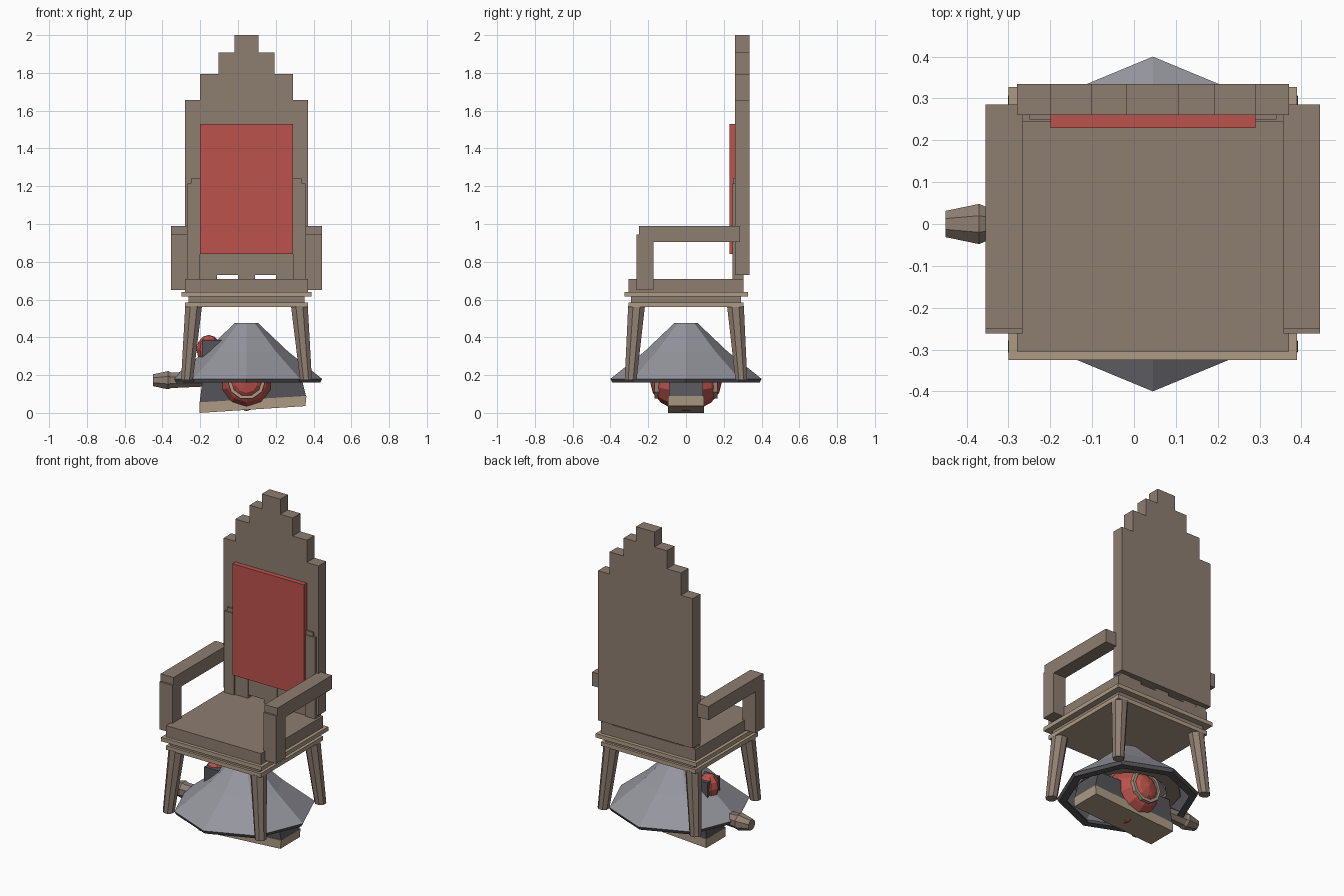
import bpy, bmesh
from math import sin, cos, pi, radians
from mathutils import Matrix, Vector

if "Cube" in bpy.data.objects:
    bpy.data.objects.remove(bpy.data.objects["Cube"])

CX = 0.045  # chair centre line


def mat(name, rgb):
    m = bpy.data.materials.new(name)
    m.diffuse_color = (*rgb, 1)
    m.use_nodes = True
    m.node_tree.nodes["Principled BSDF"].inputs["Base Color"].default_value = m.diffuse_color
    return m


WOOD = mat("wood", (0.27, 0.21, 0.165))
TRIM = mat("trim", (0.42, 0.33, 0.235))
RED = mat("red", (0.5, 0.085, 0.07))
METAL = mat("metal", (0.30, 0.30, 0.34))
DARK = mat("dark_metal", (0.09, 0.09, 0.10))


def finish(name, bm, material):
    bmesh.ops.recalc_face_normals(bm, faces=bm.faces)
    me = bpy.data.meshes.new(name)
    bm.to_mesh(me)
    bm.free()
    me.materials.append(material)
    ob = bpy.data.objects.new(name, me)
    bpy.context.collection.objects.link(ob)
    return ob


def box(name, x0, x1, y0, y1, z0, z1, material=WOOD):
    bm = bmesh.new()
    bmesh.ops.create_cube(bm, size=1)
    for v in bm.verts:
        v.co = Vector(((x0 + x1) / 2 + v.co.x * (x1 - x0),
                       (y0 + y1) / 2 + v.co.y * (y1 - y0),
                       (z0 + z1) / 2 + v.co.z * (z1 - z0)))
    return finish(name, bm, material)


def extrude_xz(name, pts, y0, y1, material):
    """Extrude an outline in the xz plane along y."""
    bm = bmesh.new()
    f = bm.faces.new([bm.verts.new((x, y0, z)) for x, z in pts])
    ext = bmesh.ops.extrude_face_region(bm, geom=[f])["geom"]
    moved = [g for g in ext if isinstance(g, bmesh.types.BMVert)]
    bmesh.ops.translate(bm, verts=moved, vec=(0, y1 - y0, 0))
    return finish(name, bm, material)


def loft(name, rings, sides, material, phase=0, closed=False, matrix=None):
    """Skin a stack of polygon rings, each (x, y, z, radius)."""
    bm = bmesh.new()
    loops = [[bm.verts.new((x + r * cos(phase + 2 * pi * i / sides),
                            y + r * sin(phase + 2 * pi * i / sides), z))
              for i in range(sides)] for x, y, z, r in rings]
    pairs = list(zip(loops, loops[1:]))
    if closed:
        pairs.append((loops[-1], loops[0]))
    else:
        bm.faces.new(loops[0])
        bm.faces.new(loops[-1])
    for a, b in pairs:
        for i in range(sides):
            j = (i + 1) % sides
            bm.faces.new((a[i], a[j], b[j], b[i]))
    if matrix:
        bm.transform(matrix)
    return finish(name, bm, material)


def ball(name, centre, radii, u, v, material, rot=Matrix()):
    bm = bmesh.new()
    bmesh.ops.create_uvsphere(bm, u_segments=u, v_segments=v, radius=1)
    bm.transform(Matrix.Translation(centre) @ Matrix.Diagonal((*radii, 1)) @ rot)
    return finish(name, bm, material)


# Seat and its stacked frame
box("seat", CX - 0.325, CX + 0.325, -0.305, 0.305, 0.64, 0.71)
box("seat_rim", CX - 0.345, CX + 0.345, -0.325, 0.327, 0.615, 0.64, TRIM)
box("seat_frame", CX - 0.308, CX + 0.308, -0.29, 0.29, 0.58, 0.615)
box("lower_rim", CX - 0.325, CX + 0.325, -0.305, 0.305, 0.56, 0.585, TRIM)

# Stepped backrest
half = [(0.325, 0.73), (0.325, 1.657), (0.245, 1.657), (0.245, 1.795),
        (0.148, 1.795), (0.148, 1.907), (0.063, 1.907), (0.063, 2.0)]
outline = [(CX + x, z) for x, z in half] + [(CX - x, z) for x, z in reversed(half)]
extrude_xz("backrest", outline, 0.26, 0.335, WOOD)
box("back_cushion", CX - 0.245, CX + 0.245, 0.23, 0.262, 0.84, 1.53, RED)

# Inner back frame with slats
box("back_top_rail", CX - 0.295, CX + 0.295, 0.25, 0.30, 1.12, 1.24)
box("back_center_slat", CX - 0.045, CX + 0.045, 0.255, 0.30, 0.70, 1.13)
for side, s in (("left", -1), ("right", 1)):
    def mbox(name, a, b, *rest):
        x0, x1 = sorted((CX + s * a, CX + s * b))
        return box(f"{side}_{name}", x0, x1, *rest)

    mbox("back_post", 0.245, 0.312, 0.245, 0.305, 0.70, 1.215)
    mbox("back_slat", 0.155, 0.245, 0.255, 0.30, 0.70, 1.13)

    # Armrests
    mbox("armrest", 0.312, 0.40, -0.25, 0.285, 0.905, 0.99)
    mbox("arm_post", 0.312, 0.40, -0.262, -0.172, 0.65, 0.945)

    # Splayed chamfered legs
    for end, t in (("front", -1), ("back", 1)):
        loft(f"{end}_{side}_leg",
             [(CX + s * 0.315, t * 0.293, 0.175, 0.034),
              (CX + s * 0.28, t * 0.262, 0.565, 0.048)], 8, WOOD, phase=pi / 8)

# Hollow octagonal shade and the dark band on its edge
shade = [(0.062, 0.475), (0.22, 0.325), (0.40, 0.18), (0.38, 0.172),
         (0.21, 0.31), (0.055, 0.455)]
loft("shade", [(CX, 0, z, r) for r, z in shade[::-1]], 8, METAL)
rim = [(0.40, 0.18), (0.39, 0.16), (0.345, 0.16), (0.36, 0.185)]
loft("shade_edge", [(CX, 0, z, r) for r, z in rim], 8, DARK, closed=True)
ring = [(0.30, 0.205), (0.30, 0.225), (0.22, 0.225), (0.22, 0.205)]
loft("inner_ring", [(CX, 0, z, r) for r, z in ring], 12, WOOD, closed=True)

# Tilted base board and dark housing above it
extrude_xz("base_board", [(-0.205, 0), (0.357, 0.036), (0.362, 0.09), (-0.205, 0.056)],
           -0.095, 0.095, TRIM)
extrude_xz("housing", [(-0.203, 0.056), (0.36, 0.09), (0.335, 0.19), (-0.185, 0.20)],
           -0.09, 0.09, DARK)
box("housing_neck", -0.19, -0.07, -0.06, 0.06, 0.19, 0.385, DARK)

# Red bulbs
ball("main_bulb", (CX, 0, 0.165), (0.155, 0.19, 0.155), 10, 8, RED,
     Matrix.Rotation(radians(90), 4, 'X'))
ball("small_bulb", (-0.155, 0, 0.335), (0.065, 0.058, 0.078), 8, 6, RED)

# Rings on both faces of the main bulb
for side, t in (("front", -1), ("back", 1)):
    hoop = [(0.10, -0.012), (0.10, 0.012), (0.082, 0.012), (0.082, -0.012)]
    loft(f"{side}_bulb_ring", [(0, 0, z, r) for r, z in hoop], 10, TRIM, closed=True,
         matrix=Matrix.Translation((CX, t * 0.155, 0.17)) @ Matrix.Rotation(pi / 2, 4, 'X'))

# Side handle with a tapered tip
handle = [(0.15, 0.035), (0.355, 0.045), (0.37, 0.052), (0.45, 0.034)]
loft("handle", [(0, 0, x, r) for x, r in handle], 8, WOOD, phase=pi / 8,
     matrix=Matrix.Translation((0, 0, 0.173)) @ Matrix.Rotation(-pi / 2, 4, 'Y'))
